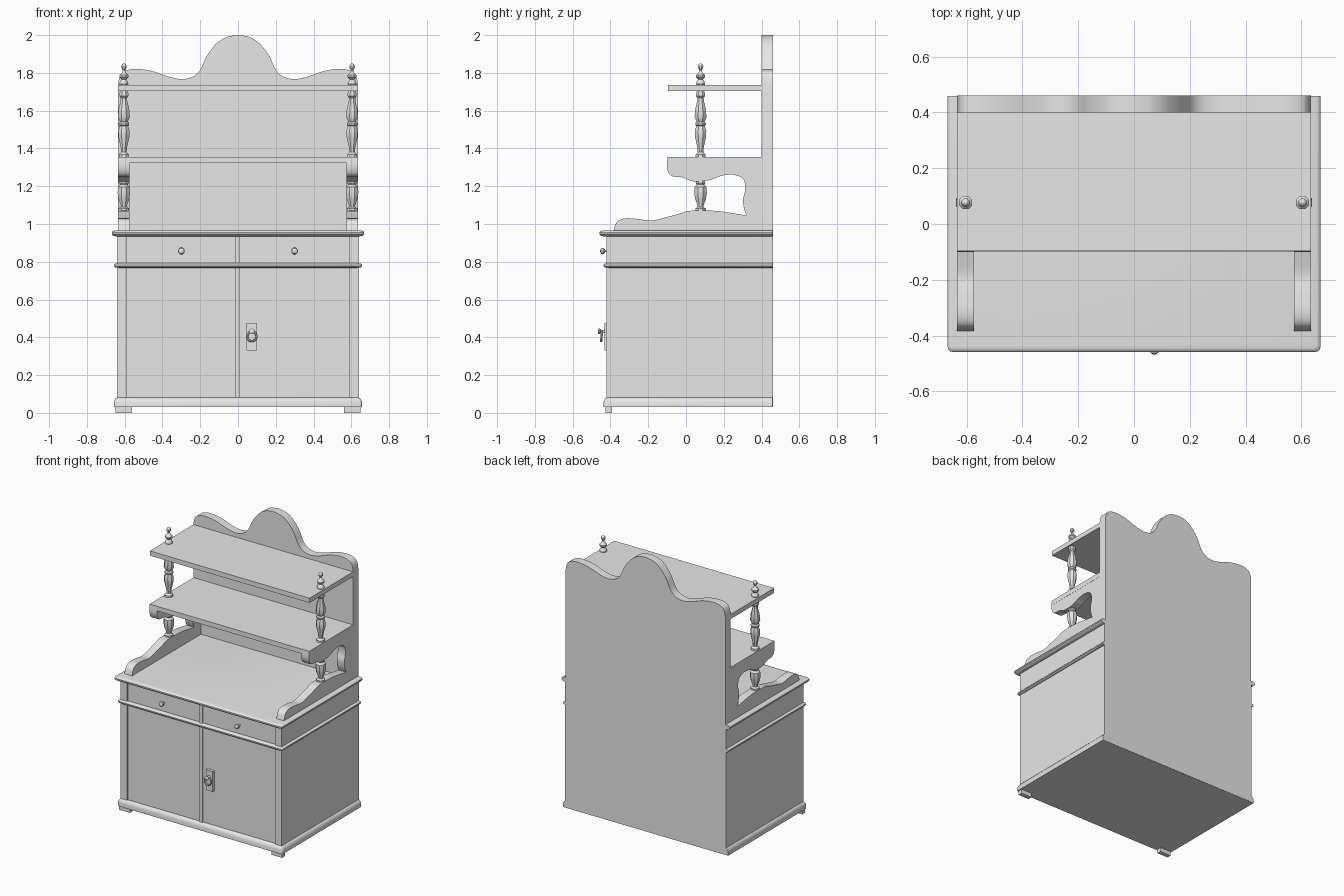
import bpy, bmesh, math
from mathutils import Vector

if "Cube" in bpy.data.objects:
    bpy.data.objects.remove(bpy.data.objects["Cube"])

grey = bpy.data.materials.new("plain_grey")
grey.diffuse_color = (0.8, 0.8, 0.8, 1)
grey.use_nodes = True
grey.node_tree.nodes["Principled BSDF"].inputs["Base Color"].default_value = grey.diffuse_color


def finish(ob, name):
    ob.name = name
    ob.data.materials.clear()
    ob.data.materials.append(grey)
    bpy.ops.object.select_all(action='DESELECT')
    ob.select_set(True)
    bpy.context.view_layer.objects.active = ob
    bpy.ops.object.shade_smooth_by_angle(angle=math.radians(35))
    return ob


def loft(name, rings):
    """Skin a list of equal-length point rings and cap both ends."""
    bm = bmesh.new()
    vr = [[bm.verts.new(p) for p in r] for r in rings]
    n = len(vr[0])
    for a, b in zip(vr, vr[1:]):
        for i in range(n):
            j = (i + 1) % n
            bm.faces.new((a[i], a[j], b[j], b[i]))
    bm.faces.new(vr[0])
    bm.faces.new(vr[-1])
    bmesh.ops.recalc_face_normals(bm, faces=bm.faces)
    me = bpy.data.meshes.new(name)
    bm.to_mesh(me)
    bm.free()
    ob = bpy.data.objects.new(name, me)
    bpy.context.collection.objects.link(ob)
    return finish(ob, name)


def box(name, x0, x1, y0, y1, z0, z1):
    return loft(name, [[(x0, y0, z), (x1, y0, z), (x1, y1, z), (x0, y1, z)]
                       for z in (z0, z1)])


def spline(pts, steps=5):
    """Catmull-Rom curve through 2D points."""
    P = [Vector(p) for p in pts]
    P = [P[0]] + P + [P[-1]]
    out = []
    for a, b, c, d in zip(P, P[1:], P[2:], P[3:]):
        for k in range(steps):
            t = k / steps
            out.append(tuple(0.5 * (2 * b + (c - a) * t + (2 * a - 5 * b + 4 * c - d) * t * t
                                    + (3 * b - a - 3 * c + d) * t ** 3)))
    out.append(tuple(pts[-1]))
    return out


def lathe(name, centre, profile, sides, axis='z'):
    """Turn (radius, height) pairs about z, or about -y for front knobs."""
    cx, cy, cz = centre
    rings = []
    for r, h in profile:
        ring = []
        for k in range(sides):
            a = 2 * math.pi * (k + 0.5) / sides
            u, v = r * math.cos(a), r * math.sin(a)
            ring.append((cx + u, cy + v, cz + h) if axis == 'z' else (cx + u, cy - h, cz + v))
        rings.append(ring)
    return loft(name, rings)


BACK = 0.459


def moulding(name, hw, front, profile, r=0.012):
    """Profile (offset, z) run round the front and both sides, flat at the back."""
    rings = []
    for o, z in profile:
        w, f = hw + o - r, -front - o + r
        arc = [(w + r * math.sin(a), f - r * math.cos(a))
               for a in (0, math.pi / 6, math.pi / 3, math.pi / 2)]
        half = arc + [(hw + o, BACK)]
        rings.append([(x, y, z) for x, y in half]
                     + [(-x, y, z) for x, y in reversed(half)])
    return loft(name, rings)


# cabinet carcass: plan outline with recessed drawer and door fronts
plan = [(-.64, BACK), (-.64, -.42), (-.588, -.42), (-.588, -.41), (-.015, -.41), (-.015, -.42),
        (.01, -.42), (.01, -.41), (.588, -.41), (.588, -.42), (.64, -.42), (.64, BACK)]
loft("cabinet_body", [[(x, y, z) for x, y in plan] for z in (.05, .945)])

# plinth, waist moulding and worktop
moulding("plinth", .64, .42, [(.016, .03), (.016, .058), (.012, .07), (.005, .078), (0, .081)])
moulding("waist_moulding", .64, .42,
         [(-.002, .768), (.01, .77), (.016, .776), (.016, .784), (.01, .79), (-.002, .793)])
moulding("worktop", .64, .43,
         [(0, .933), (.012, .936), (.022, .939), (.028, .946), (.028, .955), (.023, .962), (.015, .965)],
         r=.016)

# back panel with scrolled crest
half_crest = spline([(0, 2.0), (.06, 1.99), (.115, 1.955), (.165, 1.89), (.2, 1.817), (.24, 1.78),
                     (.3, 1.767), (.37, 1.781), (.46, 1.811), (.545, 1.821), (.6, 1.81),
                     (.625, 1.785), (.635, 1.74)])
outline = half_crest + [(.635, .031), (-.635, .031)] + [(-x, z) for x, z in reversed(half_crest[1:])]
loft("back_panel", [[(x, y, z) for x, z in outline] for y in (.40, .46)])

# shelves
box("middle_shelf", -.635, .635, -.098, .41, 1.322, 1.356)
box("upper_shelf", -.635, .635, -.095, .41, 1.703, 1.737)

# side bracket outline (y, z): shelf support, opening, sloping lower rail
upper_edge = spline([(-.098, 1.35), (-.1, 1.295), (-.078, 1.255), (-.015, 1.246), (.025, 1.228),
                     (.08, 1.226), (.135, 1.235), (.19, 1.256), (.255, 1.26), (.305, 1.235),
                     (.313, 1.18), (.302, 1.13), (.308, 1.08), (.322, 1.045)])
lower_edge = spline([(.322, 1.045), (.23, 1.06), (.15, 1.07), (.02, 1.07), (-.035, 1.055),
                     (-.13, 1.029), (-.19, 1.018), (-.25, 1.026), (-.32, 1.03), (-.365, 1.012),
                     (-.385, .96)])
bracket = upper_edge + lower_edge[1:] + [(.41, .96), (.41, 1.35)]

# turned post with finial (radius, z)
post = [(.03, 1.06), (.03, 1.082), (.018, 1.09), (.018, 1.1), (.03, 1.13), (.036, 1.165),
        (.034, 1.195), (.022, 1.208), (.028, 1.218), (.02, 1.235), (.02, 1.34),
        (.03, 1.352), (.028, 1.368), (.016, 1.38), (.017, 1.4), (.031, 1.46), (.033, 1.495),
        (.024, 1.518), (.03, 1.524), (.03, 1.534), (.022, 1.542), (.034, 1.565), (.03, 1.61),
        (.019, 1.652), (.018, 1.668), (.026, 1.678), (.026, 1.69), (.02, 1.705), (.02, 1.73),
        (.026, 1.74), (.022, 1.755), (.013, 1.765), (.026, 1.778), (.026, 1.788), (.012, 1.8),
        (.007, 1.815), (.015, 1.826), (.016, 1.835), (.011, 1.845), (.003, 1.85)]

knob = [(.006, -.005), (.006, .018), (.014, .022), (.018, .03), (.015, .039), (.006, .044)]

for s, side in ((-1, "left"), (1, "right")):
    loft(side + "_bracket", [[(s * x, y, z) for y, z in bracket] for x in (.574, .634)])
    lathe(side + "_turned_post", (s * .604, .077, 0), post, 8)
    lathe(side + "_drawer_knob", (s * .3, -.41, .857), knob, 12, 'y')
    a, b = sorted((s * .562, s * .648))
    box(side + "_front_foot", a, b, -.425, -.393, 0, .032)

# door handle: plate, stud and hanging ring
box("handle_plate", .046, .1, -.431, -.405, .33, .475)
lathe("handle_stud", (.073, -.43, .432),
      [(.012, -.003), (.007, .006), (.007, .02), (.014, .025), (.015, .032), (.006, .037)], 10, 'y')
bpy.ops.mesh.primitive_torus_add(major_radius=.025, minor_radius=.006, major_segments=20,
                                 minor_segments=8, location=(.073, -.447, .405),
                                 rotation=(math.radians(85), 0, 0))
finish(bpy.context.object, "handle_ring")
